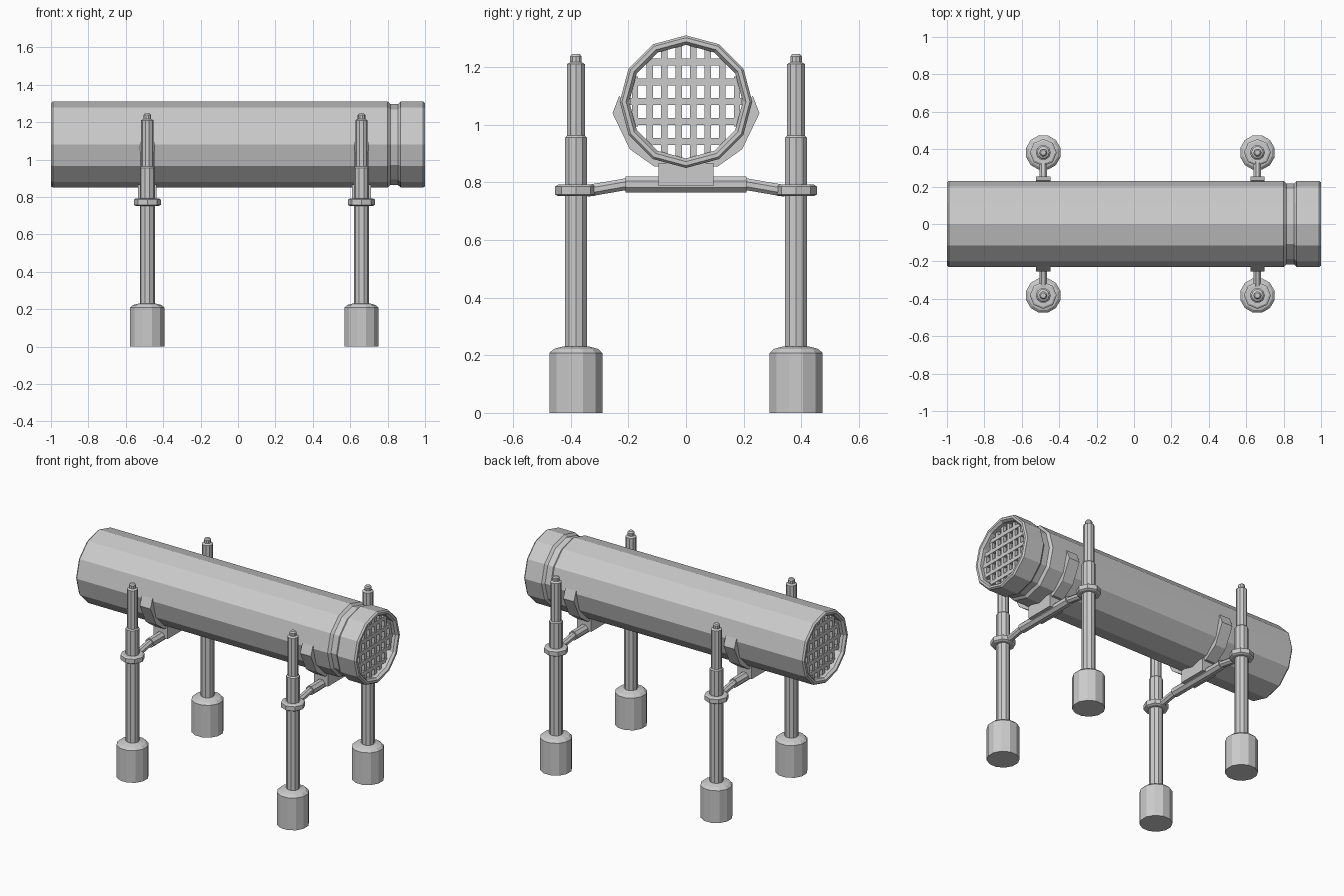
import bpy, bmesh
from math import cos, sin, radians, pi, sqrt
from mathutils import Vector

if "Cube" in bpy.data.objects:
    bpy.data.objects.remove(bpy.data.objects["Cube"])

ZC, R_IN = 1.08, 0.197           # tube axis height, bore radius


def finish(name, bm):
    bmesh.ops.recalc_face_normals(bm, faces=bm.faces[:])
    me = bpy.data.meshes.new(name)
    bm.to_mesh(me)
    bm.free()
    ob = bpy.data.objects.new(name, me)
    bpy.context.collection.objects.link(ob)
    return ob


def lathe(name, profile, n, start, end_dir, closed=False, twist=0.0):
    """Spin (distance along axis, radius) pairs about an axis."""
    bm = bmesh.new()
    start, d = Vector(start), Vector(end_dir).normalized()
    u = Vector((1, 0, 0)) if abs(d.x) < 0.5 else Vector((0, 1, 0))
    w = d.cross(u)
    rings = []
    for t, r in profile:
        ring = []
        for i in range(n):
            a = twist + 2 * pi * i / n
            ring.append(bm.verts.new(start + d * t + (u * cos(a) + w * sin(a)) * r))
        rings.append(ring)
    pairs = list(zip(rings, rings[1:]))
    if closed:
        pairs.append((rings[-1], rings[0]))
    for a, b in pairs:
        for i in range(n):
            j = (i + 1) % n
            bm.faces.new((a[i], a[j], b[j], b[i]))
    if not closed:
        bm.faces.new(rings[0])
        bm.faces.new(rings[-1])
    return finish(name, bm)


def rod(name, a, b, r1, r2, n=8):
    a, b = Vector(a), Vector(b)
    return lathe(name, [(0, r1), ((b - a).length, r2)], n, a, b - a, twist=pi / n)


def add_box(bm, c, s):
    res = bmesh.ops.create_cube(bm, size=1)
    bmesh.ops.scale(bm, vec=s, verts=res["verts"])
    bmesh.ops.translate(bm, vec=c, verts=res["verts"])


# Hollow twelve-sided tube with a groove near the +x end
lathe("tube", [(-1, 0.222), (-0.99, 0.23), (0.80, 0.23), (0.815, 0.216), (0.855, 0.216),
               (0.87, 0.23), (0.99, 0.23), (1, 0.222), (1, 0.208), (0.985, R_IN),
               (-0.985, R_IN), (-1, 0.208)], 12, (0, 0, ZC), (1, 0, 0), closed=True)

# Grilles just inside both ends
for end, x in (("left", -0.955), ("right", 0.955)):
    bm = bmesh.new()
    for k in range(-3, 5):
        y = (k - 0.5) * 0.0505
        add_box(bm, (x, y, ZC), (0.02, 0.022, 2 * sqrt(R_IN ** 2 - y ** 2)))
    for k in range(-2, 3):
        z = k * 0.069
        add_box(bm, (x, 0, ZC + z), (0.024, 2 * sqrt(R_IN ** 2 - z ** 2) - 0.004, 0.024))
    finish(end + "_grille", bm)

for side, px in (("left", -0.485), ("right", 0.66)):
    # Curved saddle hugging the lower half of the tube
    half = [(0.232, 0.02), (0.255, -0.04), (0.195, -0.165), (0.11, -0.225)]
    outer = half + [(-y, z) for y, z in reversed(half)]
    angs = [0, -22, -60, -75]
    inner = [(0.215 * cos(radians(a)), 0.215 * sin(radians(a))) for a in angs]
    inner += [(-y, z) for y, z in reversed(inner)]
    bm = bmesh.new()
    rows = []
    for (oy, oz), (iy, iz) in zip(outer, inner):
        rows.append([bm.verts.new((px + dx, y, ZC + z)) for dx, y, z in
                     ((-0.038, oy, oz), (0.038, oy, oz), (0.038, iy, iz), (-0.038, iy, iz))])
    for a, b in zip(rows, rows[1:]):
        for i in range(4):
            j = (i + 1) % 4
            bm.faces.new((a[i], a[j], b[j], b[i]))
    bm.faces.new(rows[0])
    bm.faces.new(rows[-1])
    finish(side + "_saddle", bm)

    # Block and cross bar under the saddle
    bm = bmesh.new()
    add_box(bm, (px, 0, 0.828), (0.1, 0.19, 0.08))
    finish(side + "_saddle_block", bm)
    rod(side + "_cross_bar", (px, -0.21, 0.793), (px, 0.21, 0.793), 0.03, 0.03)

    for row, s in (("front", -1), ("back", 1)):
        name = side + "_" + row
        py = 0.382 * s
        rod(name + "_arm", (px, 0.2 * s, 0.795), (px, 0.345 * s, 0.77), 0.022, 0.022)
        # Collar clamped round the post
        lathe(name + "_collar", [(0, 0.062), (0.006, 0.072), (0.034, 0.072), (0.04, 0.062)],
              8, (px, py, 0.752), (0, 0, 1))
        # Stepped telescopic post
        lathe(name + "_post", [(0.2, 0.04), (0.955, 0.04), (0.962, 0.033), (1.21, 0.033),
                               (1.217, 0.021), (1.237, 0.021), (1.245, 0.014)],
              10, (px, py, 0), (0, 0, 1))
        # Weighted foot
        lathe(name + "_foot", [(0, 0.095), (0.208, 0.095), (0.222, 0.08), (0.231, 0.045)],
              12, (px, py, 0), (0, 0, 1), twist=pi / 12)
